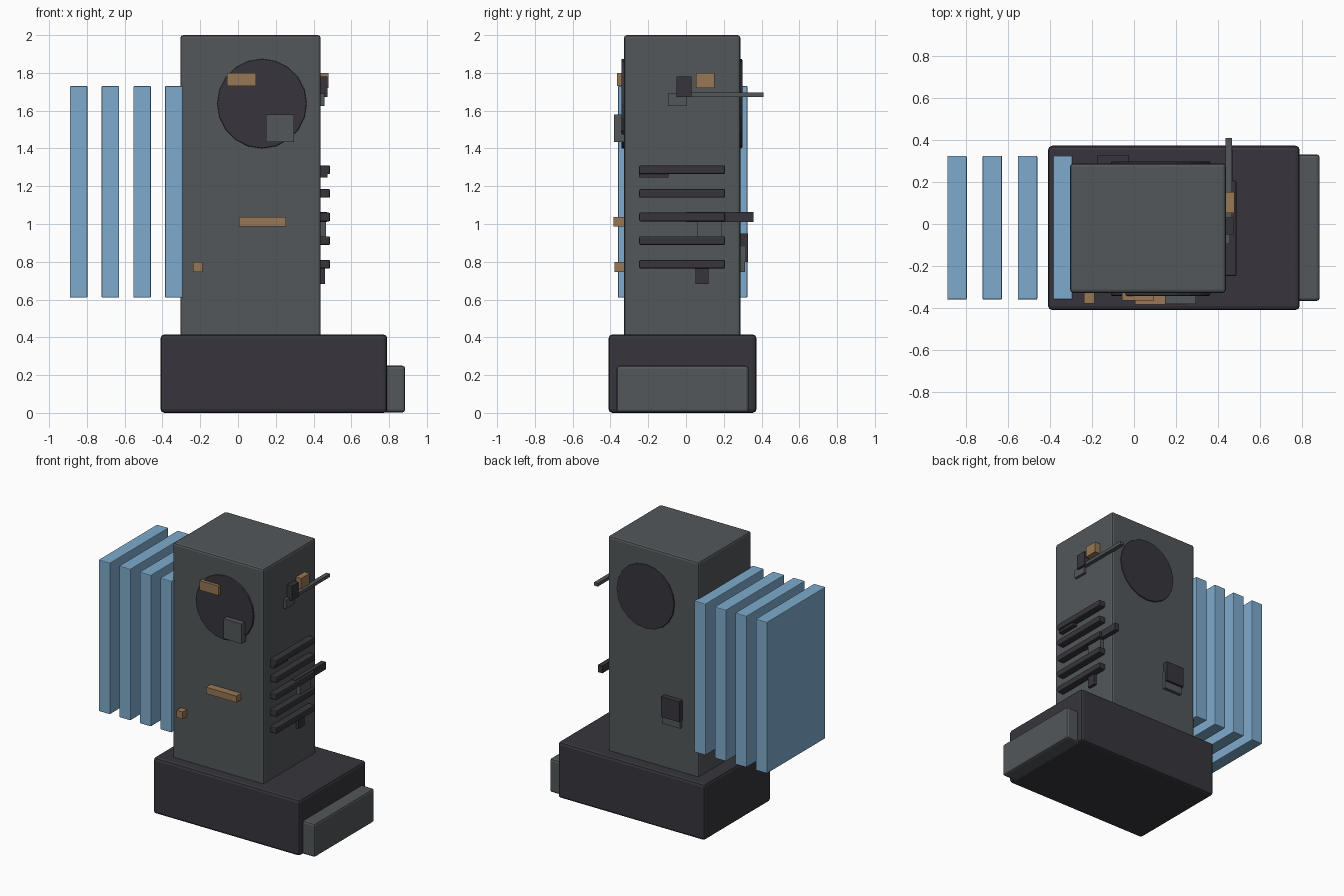
import bpy, bmesh, math
from mathutils import Matrix, Vector

if "Cube" in bpy.data.objects:
    bpy.data.objects.remove(bpy.data.objects["Cube"], do_unlink=True)


def make_material(name, rgb):
    mat = bpy.data.materials.new(name)
    mat.use_nodes = True
    mat.diffuse_color = (*rgb, 1)
    node = next(n for n in mat.node_tree.nodes if n.type == "BSDF_PRINCIPLED")
    node.inputs["Base Color"].default_value = (*rgb, 1)
    return mat


GREY = make_material("steel grey", (0.086, 0.096, 0.101))
DARK = make_material("dark charcoal", (0.038, 0.036, 0.045))
COPPER = make_material("copper", (0.31, 0.184, 0.09))
BLUE = make_material("pale blue", (0.209, 0.407, 0.61))


def finish(bm, name, mat, bevel=0):
    mesh = bpy.data.meshes.new(name)
    bm.to_mesh(mesh)
    bm.free()
    mesh.materials.append(mat)
    obj = bpy.data.objects.new(name, mesh)
    bpy.context.scene.collection.objects.link(obj)
    if bevel:
        mod = obj.modifiers.new("Rounded edges", "BEVEL")
        mod.width = bevel
        mod.segments = 2
    return obj


def box(name, mat, x, y, z, bevel=0):
    """Box spanning the given (low, high) ranges."""
    lo, hi = Vector((x[0], y[0], z[0])), Vector((x[1], y[1], z[1]))
    bm = bmesh.new()
    bmesh.ops.create_cube(bm, size=1)
    bmesh.ops.scale(bm, vec=hi - lo, verts=bm.verts)
    bmesh.ops.translate(bm, vec=(lo + hi) / 2, verts=bm.verts)
    return finish(bm, name, mat, bevel)


# Main body
SIDE, FRONT, BACK = 0.435, -0.328, 0.288
box("base", DARK, (-0.41, 0.79), (-0.41, 0.373), (0, 0.415), 0.02)
box("step", GREY, (0.7, 0.885), (-0.367, 0.332), (0.002, 0.25), 0.015)
box("tower", GREY, (-0.305, 0.438), (-0.328, 0.288), (0.38, 2), 0.015)

# Round drum running through the tower, showing as a disc front and back
bm = bmesh.new()
bmesh.ops.create_cone(bm, cap_ends=True, segments=20, radius1=0.237,
                      radius2=0.237, depth=0.64,
                      matrix=Matrix.Translation((0.127, -0.022, 1.637))
                      @ Matrix.Rotation(math.pi / 2, 4, "X"))
finish(bm, "round_drum", DARK, 0.006)

# Blue radiator fins
for i in range(4):
    left = -0.89 + i * 0.168
    box(f"fin_{i + 1}", BLUE, (left, left + 0.093), (-0.36, 0.325), (0.61, 1.73), 0.005)

# Vent slats on the side
for i in range(5):
    low = 0.764 + i * 0.125
    box(f"vent_slat_{i + 1}", DARK, (0.41, 0.488), (-0.248, 0.207), (low, low + 0.046), 0.008)

# Small blocks on the front: x range, z range, front y
for name, mat, x, z, y in [
    ("front_bar_upper", COPPER, (-0.058, 0.095), (1.73, 1.80), -0.365),
    ("front_panel", GREY, (0.148, 0.296), (1.433, 1.58), -0.381),
    ("front_bar_middle", COPPER, (0.005, 0.254), (0.988, 1.036), -0.383),
    ("front_stud", COPPER, (-0.238, -0.188), (0.745, 0.798), -0.378),
]:
    box(name, mat, x, (y, FRONT + 0.01), z)

# Small blocks on the side: y range, z range, outer x
for name, mat, y, z, x in [
    ("side_block_copper", COPPER, (0.052, 0.152), (1.72, 1.80), 0.48),
    ("side_block_dark", DARK, (-0.05, 0.03), (1.672, 1.78), 0.475),
    ("side_block_grey", GREY, (-0.095, 0.005), (1.625, 1.69), 0.458),
    ("antenna", GREY, (0.0, 0.41), (1.672, 1.695), 0.467),
    ("side_rod", DARK, (0.0, 0.357), (1.01, 1.064), 0.47),
    ("side_panel", GREY, (0.058, 0.19), (0.92, 1.05), 0.465),
    ("side_tab", DARK, (0.05, 0.118), (0.683, 0.79), 0.46),
    ("side_strip", DARK, (-0.248, -0.093), (1.245, 1.29), 0.473),
]:
    box(name, mat, (SIDE, x), y, z)

# Overlapping plates on the back
box("back_plate_dark", DARK, (-0.175, -0.025), (BACK - 0.01, 0.328), (0.80, 0.95))
box("back_plate_grey", GREY, (-0.17, -0.02), (BACK - 0.01, 0.312), (0.745, 0.88))
